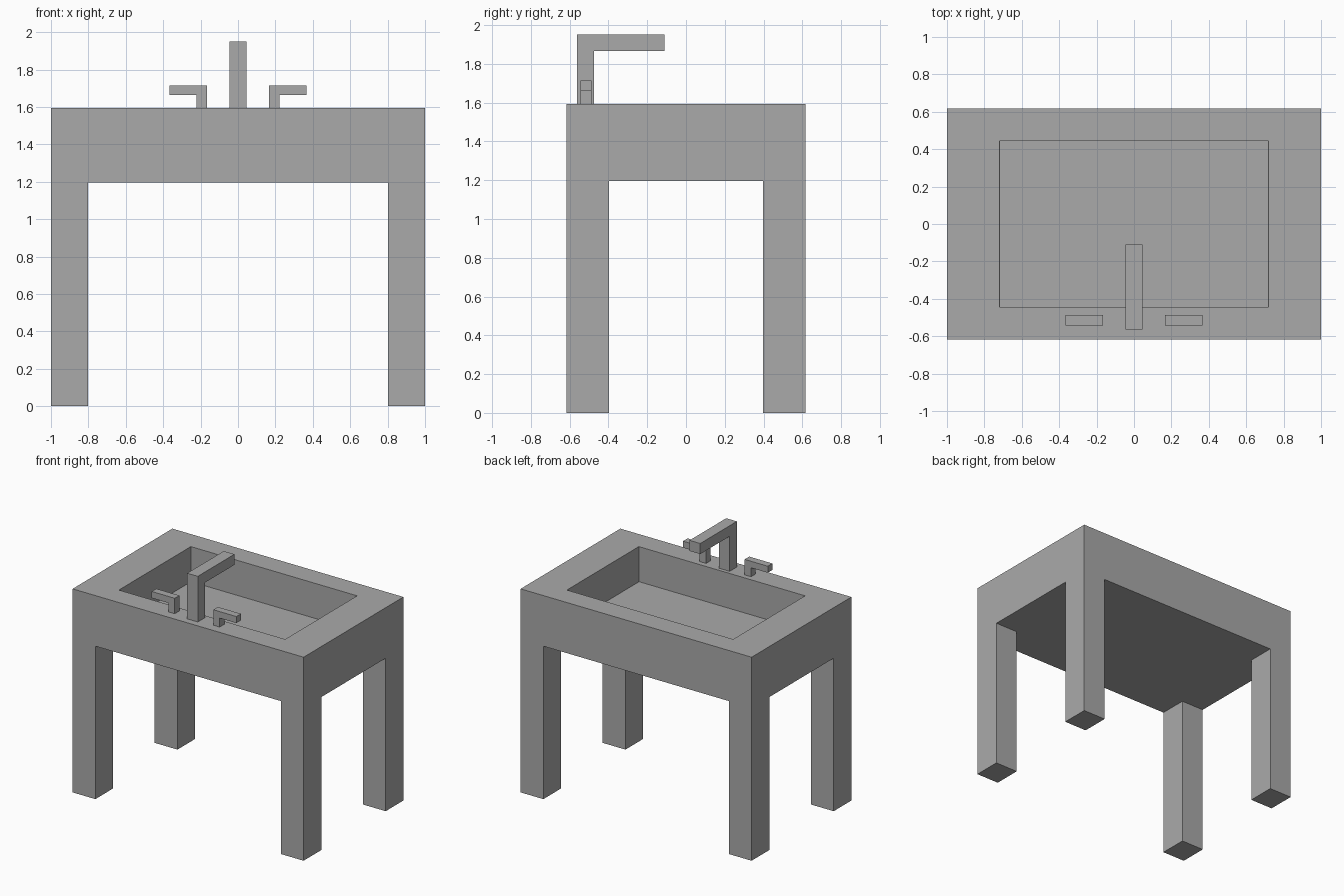
import bpy, bmesh

if "Cube" in bpy.data.objects:
    bpy.data.objects.remove(bpy.data.objects["Cube"])

grey = bpy.data.materials.new("plain grey")
grey.diffuse_color = (0.4, 0.4, 0.4, 1)
grey.use_nodes = True
grey.node_tree.nodes["Principled BSDF"].inputs["Base Color"].default_value = grey.diffuse_color


def finish(name, bm):
    bmesh.ops.recalc_face_normals(bm, faces=bm.faces[:])
    me = bpy.data.meshes.new(name)
    bm.to_mesh(me)
    bm.free()
    me.materials.append(grey)
    ob = bpy.data.objects.new(name, me)
    bpy.context.collection.objects.link(ob)
    return ob


def new_box(lo, hi):
    bm = bmesh.new()
    bmesh.ops.create_cube(bm, size=1)
    for v in bm.verts:
        v.co = [(hi[i] if v.co[i] > 0 else lo[i]) for i in range(3)]
    return bm


def extrude_profile(name, points, depth):
    """Extrude a flat outline along the depth vector."""
    bm = bmesh.new()
    face = bm.faces.new([bm.verts.new(p) for p in points])
    ext = bmesh.ops.extrude_face_region(bm, geom=[face], use_keep_orig=True)
    moved = [g for g in ext["geom"] if isinstance(g, bmesh.types.BMVert)]
    bmesh.ops.translate(bm, verts=moved, vec=depth)
    return finish(name, bm)


TOP, UNDER, FLOOR = 1.593, 1.197, 1.32

# Basin block: inset the top face to the opening, then sink it
bm = new_box((-1, -0.617, UNDER), (1, 0.617, TOP))
bm.normal_update()
top = max(bm.faces, key=lambda f: f.calc_center_median().z)
bmesh.ops.inset_region(bm, faces=[top], thickness=0.15)
for v in top.verts:
    v.co.x = 0.72 if v.co.x > 0 else -0.72
    v.co.y = 0.445 if v.co.y > 0 else -0.445
floor = bmesh.ops.extrude_discrete_faces(bm, faces=[top])["faces"][0]
for v in floor.verts:
    v.co.z = FLOOR
    v.co.x *= 0.995
    v.co.y *= 0.995
finish("basin", bm)

# Four legs
for sx, side in ((-1, "left"), (1, "right")):
    for sy, end in ((-1, "front"), (1, "back")):
        x = sorted((sx * 0.803, sx))
        y = sorted((sy * 0.398, sy * 0.617))
        finish(f"{end}_{side}_leg", new_box((x[0], y[0], 0), (x[1], y[1], UNDER)))

# Spout: L profile in the side plane
spout = [(-0.563, TOP), (-0.474, TOP), (-0.474, 1.867), (-0.11, 1.867),
         (-0.11, 1.95), (-0.563, 1.95)]
extrude_profile("spout", [(-0.046, y, z) for y, z in spout], (0.092, 0, 0))

# Two tap handles: mirrored L profiles in the front plane
handle = [(0.167, TOP), (0.222, TOP), (0.222, 1.663), (0.367, 1.663),
          (0.367, 1.714), (0.167, 1.714)]
for s, side in ((-1, "left"), (1, "right")):
    extrude_profile(f"{side}_tap_handle", [(s * x, -0.544, z) for x, z in handle],
                    (0, 0.057, 0))
